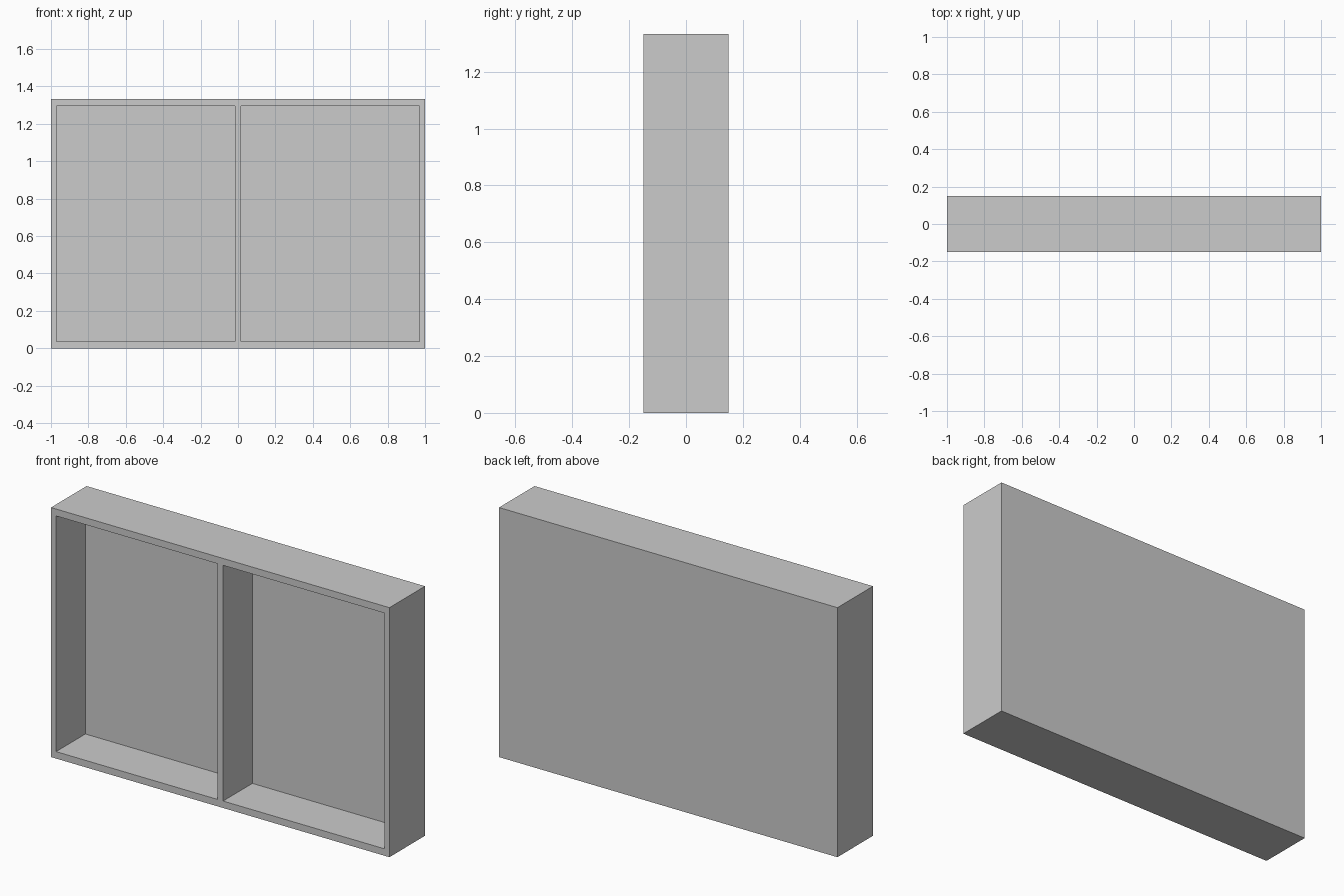
import bpy

if "Cube" in bpy.data.objects:
    bpy.data.objects.remove(bpy.data.objects["Cube"])

WIDTH, DEPTH, HEIGHT = 2.0, 0.30, 1.333
SIDE, RAIL, DIVIDER, BACK = 0.03, 0.037, 0.034, 0.053


def box(name, lo, hi):
    """Box between two opposite corners."""
    bpy.ops.mesh.primitive_cube_add(size=1, location=[(a + b) / 2 for a, b in zip(lo, hi)])
    ob = bpy.context.object
    ob.name = name
    ob.scale = [b - a for a, b in zip(lo, hi)]
    bpy.ops.object.transform_apply(location=True, rotation=False, scale=True)
    return ob


# Solid cabinet body
cabinet = box("cabinet_body", (-WIDTH / 2, -DEPTH / 2, 0), (WIDTH / 2, DEPTH / 2, HEIGHT))

# Two open compartments, mirrored about the central divider
for side, name in ((-1, "left"), (1, "right")):
    x0, x1 = sorted((side * DIVIDER / 2, side * (WIDTH / 2 - SIDE)))
    cutter = box(name + "_compartment_cutter",
                 (x0, -DEPTH / 2 - 0.1, RAIL), (x1, DEPTH / 2 - BACK, HEIGHT - RAIL))
    cutter.hide_render = True
    mod = cabinet.modifiers.new(name + "_compartment", 'BOOLEAN')
    mod.operation = 'DIFFERENCE'
    mod.solver = 'EXACT'
    mod.object = cutter
    bpy.context.view_layer.objects.active = cabinet
    bpy.ops.object.modifier_apply(modifier=mod.name)
    bpy.data.objects.remove(cutter)
